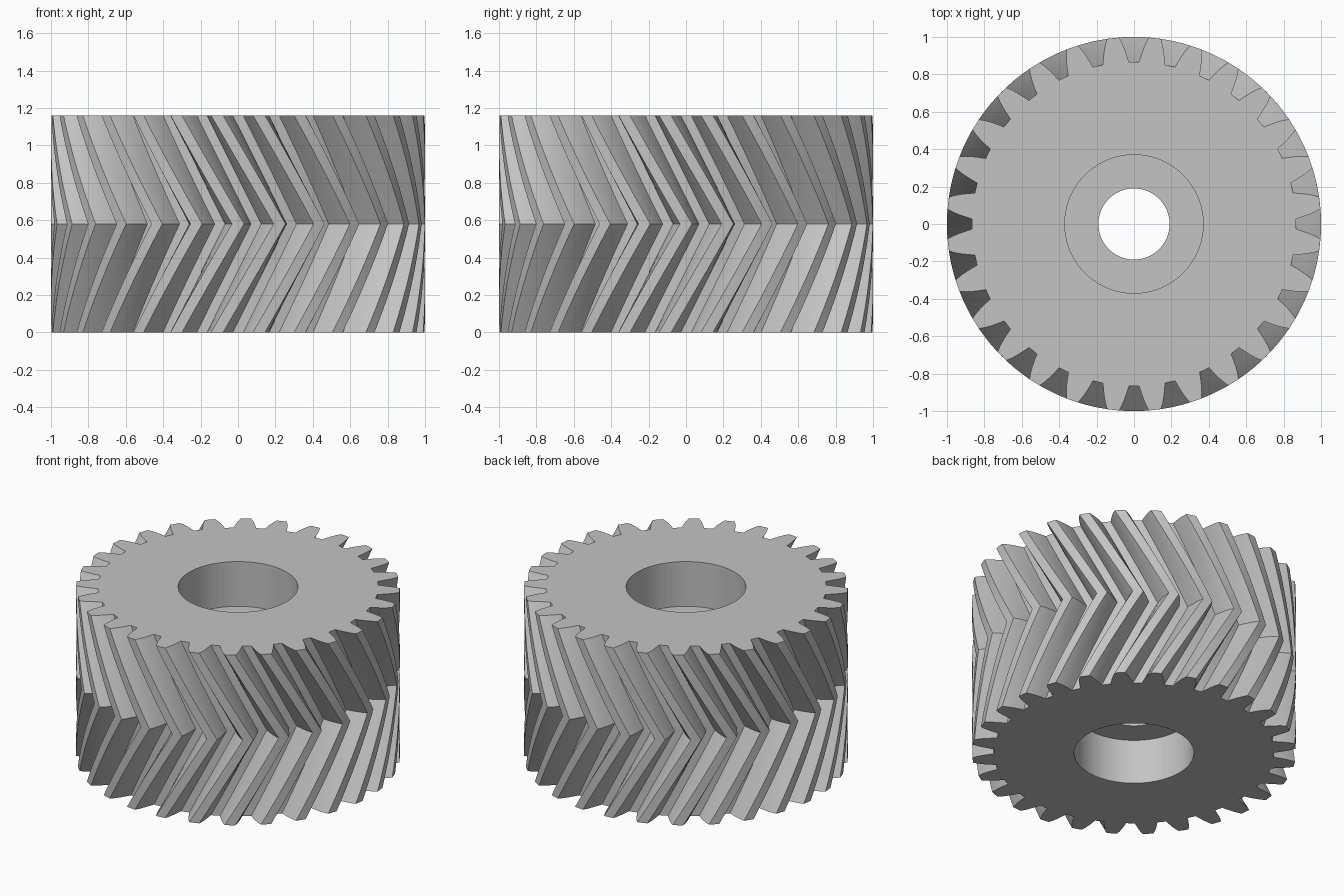
import bpy, bmesh, math

cube = bpy.data.objects.get("Cube")
if cube:
    bpy.data.objects.remove(cube, do_unlink=True)

TEETH = 28
HEIGHT = 1.16
PITCH = math.tau / TEETH
TWIST = 1.5 * PITCH          # turn from either end to the middle
SLICES = 12                  # slices per half
RECESS_R, BORE_R, RECESS_DEPTH = 0.37, 0.19, 0.305

# One gap flank from root to tip: (radius, angle from gap centre)
flank = [(0.867, 0.032), (0.90, 0.042), (0.935, 0.053), (0.97, 0.066), (1.0, 0.080)]
tooth = [(r, -a) for r, a in reversed(flank)] + flank + [(1.0, PITCH / 2)]
outline = [(r, a + i * PITCH) for i in range(TEETH) for r, a in tooth]


def gear_ring(bm, z, turn):
    return [bm.verts.new((r * math.cos(a + turn), r * math.sin(a + turn), z))
            for r, a in outline]


def round_ring(bm, radius, z):
    return [bm.verts.new((radius * math.cos(a), radius * math.sin(a), z))
            for _, a in outline]


bm = bmesh.new()

# Toothed outside: twists forward to the middle, then back
rings = []
for i in range(2 * SLICES + 1):
    t = i / (2 * SLICES)
    rings.append(gear_ring(bm, HEIGHT * t, TWIST * (1 - abs(2 * t - 1))))

# Upper recess, bore through the web, lower recess
for radius, z in [(RECESS_R, HEIGHT), (RECESS_R, HEIGHT - RECESS_DEPTH),
                  (BORE_R, HEIGHT - RECESS_DEPTH), (BORE_R, RECESS_DEPTH),
                  (RECESS_R, RECESS_DEPTH), (RECESS_R, 0)]:
    rings.append(round_ring(bm, radius, z))

# Join every ring to the next, closing back to the first
n = len(outline)
for lower, upper in zip(rings, rings[1:] + rings[:1]):
    for j in range(n):
        k = (j + 1) % n
        bm.faces.new((lower[j], lower[k], upper[k], upper[j]))
bmesh.ops.recalc_face_normals(bm, faces=bm.faces)

mesh = bpy.data.meshes.new("herringbone_gear")
bm.to_mesh(mesh)
bm.free()
gear = bpy.data.objects.new("herringbone_gear", mesh)
bpy.context.collection.objects.link(gear)

# Plain grey metal
grey = bpy.data.materials.new("light_grey")
grey.use_nodes = True
colour = (0.55, 0.55, 0.55, 1)
grey.diffuse_color = colour
grey.node_tree.nodes["Principled BSDF"].inputs["Base Color"].default_value = colour
mesh.materials.append(grey)

# Smooth curves with sharp tooth edges
bpy.ops.object.select_all(action='DESELECT')
gear.select_set(True)
bpy.context.view_layer.objects.active = gear
bpy.ops.object.shade_smooth_by_angle(angle=math.radians(25))
